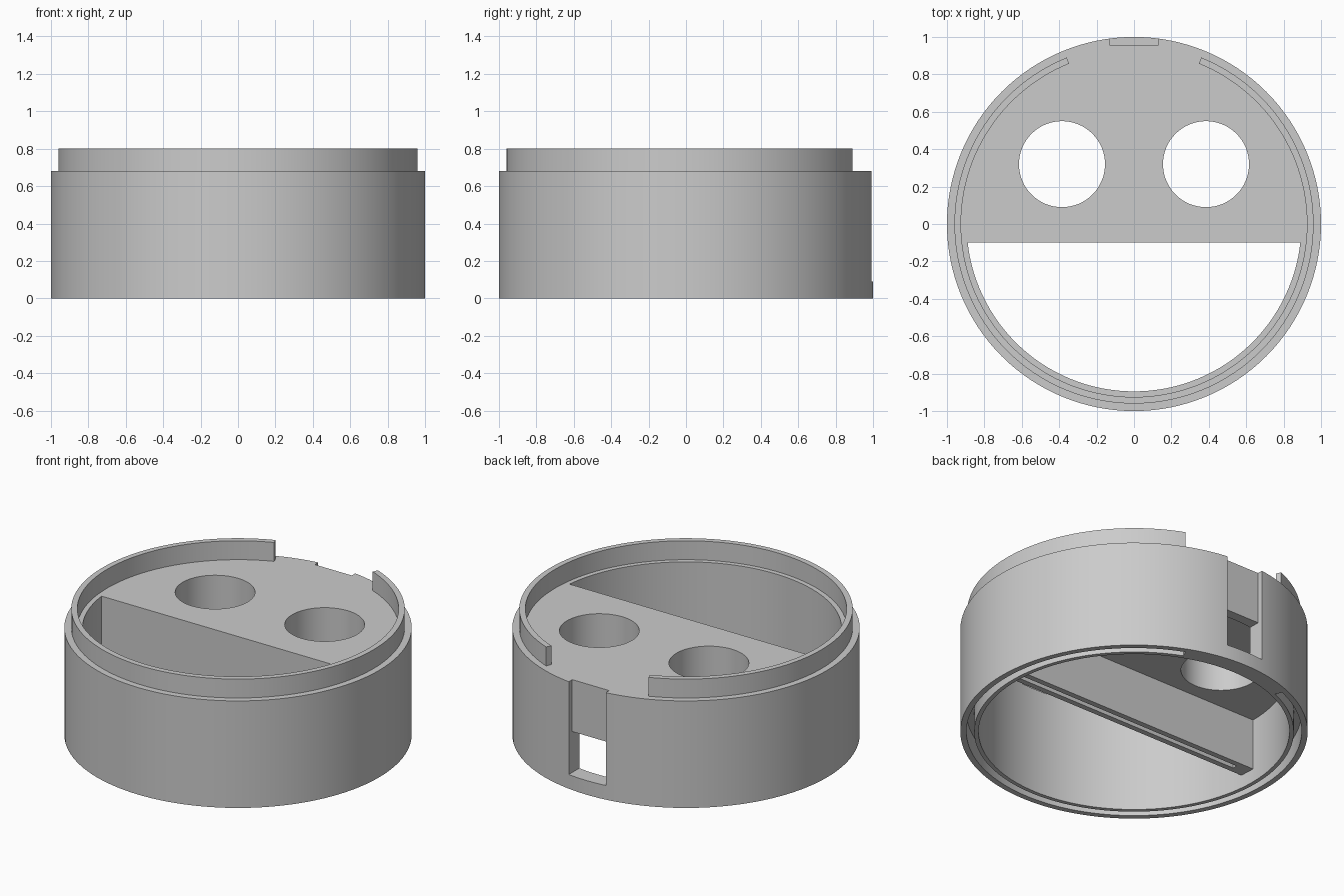
import bpy
import bmesh
from math import cos, sin, radians, pi
from mathutils import Matrix

default = bpy.data.objects.get("Cube")
if default:
    bpy.data.objects.remove(default, do_unlink=True)

SEGMENTS = 128
BODY_R, BORE_R = 1.0, 0.895
BODY_H, LIP_H = 0.68, 0.80
LIP_IN, LIP_OUT = 0.925, 0.96
GAP = 22                      # half angle of the opening at the back, degrees
PLATE_Z, DIVIDER_Z = 0.41, 0.085

grey = bpy.data.materials.new("grey plastic")
grey.use_nodes = True
colour = (0.6, 0.6, 0.6, 1)
grey.diffuse_color = colour
grey.node_tree.nodes["Principled BSDF"].inputs["Base Color"].default_value = colour


def prism(name, outline, low, high, axis="Z"):
    """Extrude a closed outline from low to high along Z, or a (y, z) outline along X."""
    bm = bmesh.new()
    face = bm.faces.new([bm.verts.new((a, b, low)) for a, b in outline])
    top = bmesh.ops.extrude_face_region(bm, geom=[face])["geom"]
    bmesh.ops.translate(bm, vec=(0, 0, high - low),
                        verts=[v for v in top if isinstance(v, bmesh.types.BMVert)])
    if axis == "X":
        turn = Matrix(((0, 0, 1), (1, 0, 0), (0, 1, 0)))
        bmesh.ops.transform(bm, matrix=turn.to_4x4(), verts=bm.verts)
    bmesh.ops.recalc_face_normals(bm, faces=bm.faces)
    mesh = bpy.data.meshes.new(name)
    bm.to_mesh(mesh)
    bm.free()
    mesh.materials.append(grey)
    obj = bpy.data.objects.new(name, mesh)
    bpy.context.collection.objects.link(obj)
    return obj


def circle(radius, x=0, y=0, count=SEGMENTS):
    return [(x + radius * cos(2 * pi * i / count), y + radius * sin(2 * pi * i / count))
            for i in range(count)]


def rectangle(x0, x1, y0, y1):
    return [(x0, y0), (x1, y0), (x1, y1), (x0, y1)]


def open_ring(inner, outer):
    """Ring outline that leaves the back open."""
    angles = [radians(90 + GAP + (360 - 2 * GAP) * i / SEGMENTS) for i in range(SEGMENTS + 1)]
    return ([(outer * cos(a), outer * sin(a)) for a in angles]
            + [(inner * cos(a), inner * sin(a)) for a in reversed(angles)])


def combine(target, tool, operation="DIFFERENCE"):
    """Apply one boolean and remove the tool."""
    mod = target.modifiers.new("cut", "BOOLEAN")
    mod.operation, mod.solver, mod.object = operation, "EXACT", tool
    graph = bpy.context.evaluated_depsgraph_get()
    mesh = bpy.data.meshes.new_from_object(target.evaluated_get(graph))
    target.modifiers.clear()
    target.data = mesh
    bpy.data.objects.remove(tool, do_unlink=True)


# Round body with the raised locating lip
body = prism("round_housing", circle(BODY_R), 0, BODY_H)
combine(body, prism("lip", open_ring(LIP_IN, LIP_OUT), BODY_H - 0.1, LIP_H), "UNION")

# Bore that leaves the thick rear plate and the cross divider standing
bore = prism("bore", circle(BORE_R), -0.2, 1)
plate_and_divider = [(-0.1, DIVIDER_Z), (0, DIVIDER_Z), (0, PLATE_Z), (2, PLATE_Z), (2, 2), (-0.1, 2)]
combine(bore, prism("plate_profile", plate_and_divider, -2, 2, "X"))
combine(body, bore)

# Two round holes through the plate
for side in (-1, 1):
    combine(body, prism("round_hole", circle(0.23, side * 0.385, 0.32, 64), 0.2, 1))

# Recess down the back, with a window through the wall below the plate
combine(body, prism("back_recess", rectangle(-0.13, 0.13, 0.957, 1.2), 0.09, 1))
combine(body, prism("back_window", rectangle(-0.13, 0.13, 0.8, 1.1), 0.09, 0.35))

# Groove under the wall that receives a matching lip, and slot under the divider
combine(body, prism("bottom_groove", open_ring(LIP_IN - 0.005, LIP_OUT + 0.005), -0.2, 0.13))
combine(body, prism("divider_slot", rectangle(-0.8, 0.8, -0.065, -0.035), -0.2, 0.2))

bpy.ops.object.select_all(action="DESELECT")
body.select_set(True)
bpy.context.view_layer.objects.active = body
bpy.ops.object.shade_smooth_by_angle(angle=radians(30))
